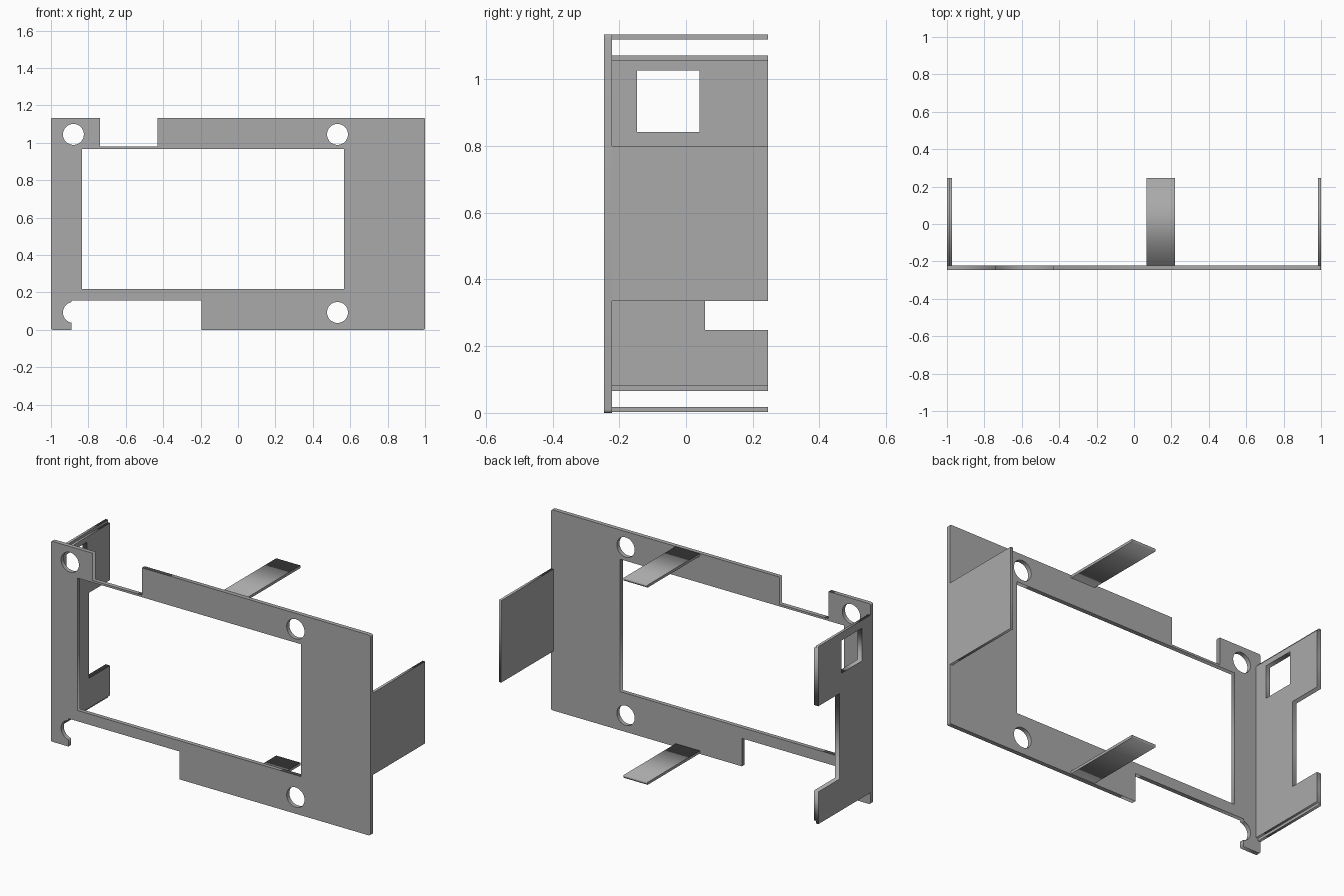
import bpy
from math import sin, cos, radians, pi

cube = bpy.data.objects.get("Cube")
if cube:
    bpy.data.objects.remove(cube, do_unlink=True)

grey = bpy.data.materials.new("plain grey")
grey.use_nodes = True
grey.diffuse_color = (0.4, 0.4, 0.4, 1)
grey.node_tree.nodes["Principled BSDF"].inputs["Base Color"].default_value = (0.4, 0.4, 0.4, 1)

FRONT, INNER, BACK = -0.245, -0.221, 0.245
HEIGHT = 1.134
SHEET = 0.015


def arc(cx, cz, r, start, end, steps):
    """Points along a circular arc, angles in degrees."""
    angles = [radians(start + (end - start) * i / steps) for i in range(steps + 1)]
    return [(cx + r * cos(a), cz + r * sin(a)) for a in angles]


def rect(a0, a1, z0, z1):
    return [(a0, z0), (a1, z0), (a1, z1), (a0, z1)]


def sheet(name, loops, low, high, axis):
    """Extrude an outline with holes between two positions on the x or y axis."""
    curve = bpy.data.curves.new(name, "CURVE")
    curve.dimensions = "2D"
    curve.fill_mode = "BOTH"
    curve.extrude = (high - low) / 2
    for loop in loops:
        spline = curve.splines.new("POLY")
        spline.points.add(len(loop) - 1)
        for point, (u, v) in zip(spline.points, loop):
            point.co = (u, v, 0, 1)
        spline.use_cyclic_u = True
    curve.materials.append(grey)
    obj = bpy.data.objects.new(name, curve)
    bpy.context.collection.objects.link(obj)
    mid = (low + high) / 2
    if axis == "y":
        obj.rotation_euler = (pi / 2, 0, 0)
        obj.location.y = mid
    else:
        obj.rotation_euler = (pi / 2, 0, pi / 2)
        obj.location.x = mid
    bpy.ops.object.select_all(action="DESELECT")
    obj.select_set(True)
    bpy.context.view_layer.objects.active = obj
    bpy.ops.object.convert(target="MESH")
    return bpy.context.object


# Front plate: rounded corners, a notch in each long edge, an open bottom hole
HOLE_R = 0.056
LEFT, RIGHT, LOW, HIGH = -0.88, 0.532, 0.093, 1.045
ROUND = 0.01
outline = arc(-1 + ROUND, ROUND, ROUND, 180, 270, 4)
outline += [(-0.89, 0)]
outline += arc(LEFT, LOW, HOLE_R, 260, 100, 16)
outline += [(-0.89, 0.158), (-0.195, 0.158), (-0.195, 0)]
outline += arc(1 - ROUND, ROUND, ROUND, -90, 0, 4)
outline += arc(1 - ROUND, HEIGHT - ROUND, ROUND, 0, 90, 4)
outline += [(-0.43, HEIGHT), (-0.43, 0.98), (-0.738, 0.98), (-0.738, HEIGHT)]
outline += arc(-1 + ROUND, HEIGHT - ROUND, ROUND, 90, 180, 4)

opening = rect(-0.834, 0.567, 0.219, 0.968)
holes = [arc(x, z, HOLE_R, 0, 348.75, 31)
         for x, z in ((LEFT, HIGH), (RIGHT, HIGH), (RIGHT, LOW))]
sheet("front_plate", [outline, opening] + holes, FRONT, INNER, "y")


# Notched side wall: a tall outer skin and a slightly shorter inner skin
def notched_wall(name, z0, z1, x0, x1):
    wall = [(INNER, z0), (BACK, z0), (BACK, 0.249), (0.057, 0.249),
            (0.057, 0.733), (BACK, 0.733), (BACK, z1), (INNER, z1)]
    window = rect(-0.147, 0.04, 0.841, 1.026)
    sheet(name, [wall, window], x0, x1, "x")


notched_wall("side_wall_outer_skin", 0.066, 1.071, -1, -1 + SHEET)
notched_wall("side_wall_inner_skin", 0.081, 1.056, -1 + SHEET, -0.972)

# Plain side wall on the opposite end
sheet("plain_side_wall", [rect(INNER, BACK, 0.336, 0.8)], 1 - SHEET, 1, "x")

# Top and bottom tabs
for name, z in (("top_tab", HEIGHT - SHEET), ("bottom_tab", 0.003)):
    sheet(name, [rect(INNER, BACK, z, z + SHEET)], 0.068, 0.219, "x")
